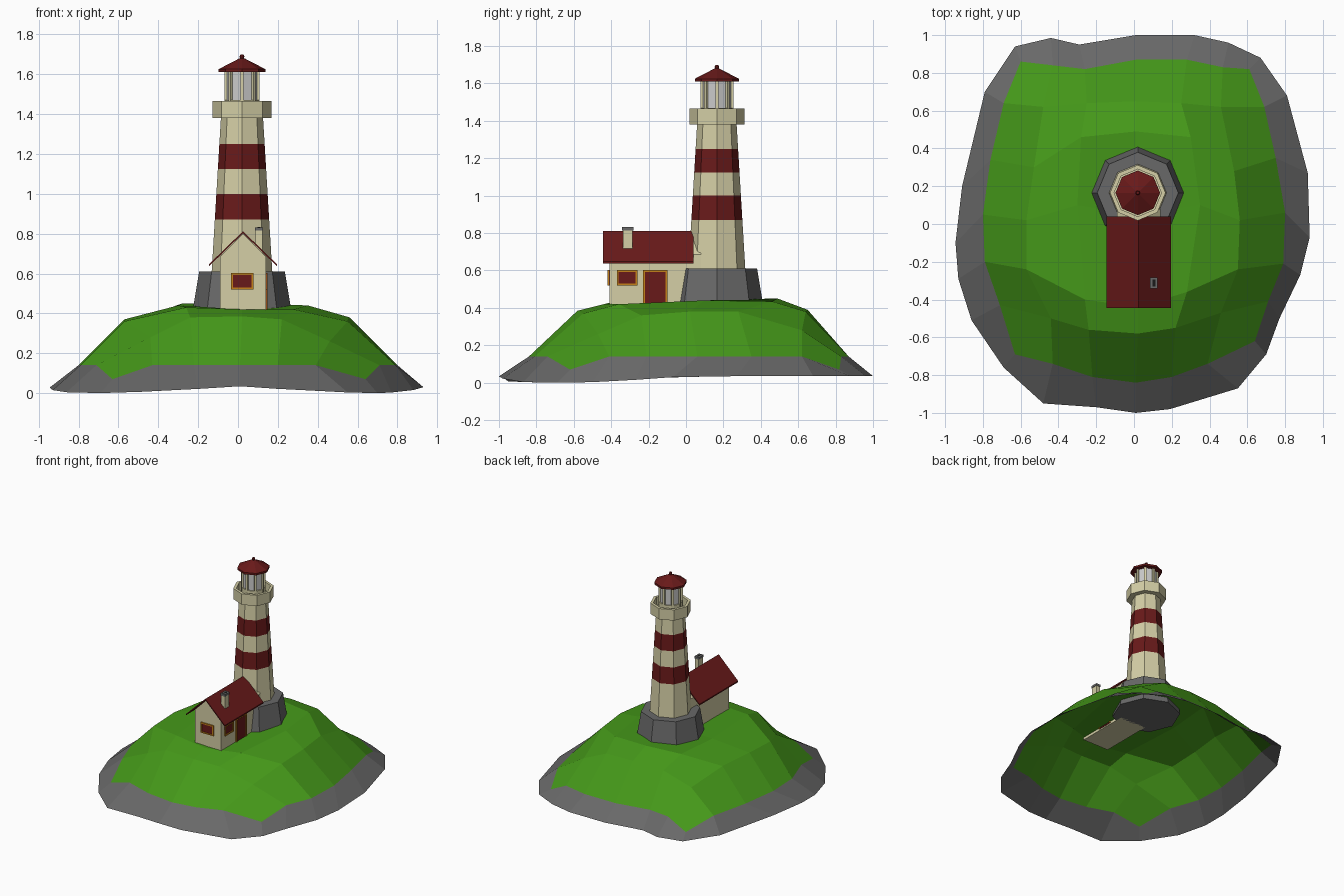
import bpy, math
from mathutils import Vector

if "Cube" in bpy.data.objects:
    bpy.data.objects.remove(bpy.data.objects["Cube"])

CX, CY = 0.02, 0.165   # tower axis


def material(name, rgb):
    m = bpy.data.materials.new(name)
    m.diffuse_color = (*rgb, 1)
    m.use_nodes = True
    m.node_tree.nodes["Principled BSDF"].inputs["Base Color"].default_value = m.diffuse_color
    return m


GREEN = material("grass", (0.06, 0.32, 0.01))
CREAM = material("cream", (0.66, 0.62, 0.38))
RED = material("red", (0.14, 0.01, 0.01))
GREY = material("stone", (0.14, 0.14, 0.14))
ORANGE = material("trim", (0.55, 0.22, 0.01))
GLASS = material("glass", (0.6, 0.6, 0.6))


def mesh(name, verts, faces, mat):
    me = bpy.data.meshes.new(name)
    me.from_pydata(verts, [], faces)
    me.materials.append(mat)
    ob = bpy.data.objects.new(name, me)
    bpy.context.collection.objects.link(ob)
    return ob


def box(name, x0, x1, y0, y1, z0, z1, mat):
    v = [(x, y, z) for z in (z0, z1) for x, y in ((x0, y0), (x1, y0), (x1, y1), (x0, y1))]
    f = [(3, 2, 1, 0), (4, 5, 6, 7)] + [(i, (i + 1) % 4, (i + 1) % 4 + 4, i + 4) for i in range(4)]
    return mesh(name, v, f, mat)


def lathe(name, profile, mat, bottom=True, top=True, n=8):
    """Octagonal turned shape from (radius, z) pairs, around the tower axis."""
    v = [(CX + r * math.cos(math.tau * i / n), CY + r * math.sin(math.tau * i / n), z)
         for r, z in profile for i in range(n)]
    f = [(k * n + i, k * n + (i + 1) % n, (k + 1) * n + (i + 1) % n, (k + 1) * n + i)
         for k in range(len(profile) - 1) for i in range(n)]
    if bottom:
        f.append(tuple(range(n))[::-1])
    if top:
        f.append(tuple(range(len(v) - n, len(v))))
    return mesh(name, v, f, mat)


# Island: nested rings of a 7x7 grid, clockwise from back left
shore = [(-.63, .94), (-.44, .985), (-.29, .95), (.01, 1), (.32, 1), (.50, .96),
         (.67, .88), (.81, .68), (.92, .27), (.93, -.07), (.88, -.27), (.77, -.50),
         (.70, -.69), (.55, -.87), (.19, -.98), (.01, -1), (-.20, -.97), (-.48, -.95),
         (-.69, -.76), (-.86, -.51), (-.93, -.29), (-.945, -.1), (-.91, .2), (-.79, .70)]
border = [(-.60, .86), (-.43, .84), (-.26, .82), (.01, .87), (.28, .87), (.47, .83),
          (.61, .82), (.69, .62), (.75, .35), (.80, .06), (.79, -.21), (.71, -.41),
          (.64, -.62), (.39, -.74), (.20, -.81), (.01, -.84), (-.22, -.81), (-.43, -.74),
          (-.63, -.69), (-.71, -.43), (-.79, -.20), (-.80, .05), (-.76, .34), (-.69, .64)]
shoulder = [(-.48, .62, .30), (-.25, .64, .38), (.01, .65, .39), (.25, .64, .38),
            (.46, .62, .28), (.53, .28, .38), (.56, .02, .38), (.55, -.24, .36),
            (.46, -.47, .26), (.22, -.55, .37), (.02, -.58, .385), (-.24, -.56, .38),
            (-.44, -.50, .28), (-.57, -.24, .36), (-.57, .02, .37), (-.53, .30, .36)]
plateau = [(-.28, .46, .45), (.01, .49, .45), (.30, .46, .435), (.35, .1, .44),
           (.28, -.36, .42), (.02, -.44, .42), (-.26, -.40, .43), (-.30, .1, .44)]


def ring(k):
    """Grid cells (column, row) along the k-th square ring, clockwise."""
    a, b = k, 6 - k
    s = range(b - a)
    return ([(a + t, a) for t in s] + [(b, a + t) for t in s]
            + [(b - t, b) for t in s] + [(a, b - t) for t in s])


border = [(x, y, 0.07 if i % 6 == 0 else 0.14) for i, (x, y) in enumerate(border)]
shore = [(x, y, 0.035 - 0.035 * (y < 0) * abs(math.sin(2 * math.atan2(y, x)))) for x, y in shore]
grid = {(3, 3): (.02, .05, .42)}
for k, pts in enumerate((border, shoulder, plateau)):
    grid.update(zip(ring(k), pts))
keys = list(grid)
idx = {c: i for i, c in enumerate(keys)}
mesh("grass_hill", [grid[c] for c in keys],
     [(idx[i, j], idx[i, j + 1], idx[i + 1, j + 1], idx[i + 1, j])
      for i in range(6) for j in range(6)], GREEN)
mesh("rocky_shore", shore + border,
     [(i, i + 24, (i + 1) % 24 + 24, (i + 1) % 24) for i in range(24)], GREY)

# Tower: stone base and tapered striped shaft
lathe("tower_base", [(.25, .40), (.215, .61)], GREY)
bands = [.61, .87, 1.0, 1.125, 1.25, 1.385]


def shaft_r(z):
    return .152 - (z - .61) * .060


for k in range(5):
    z0, z1 = bands[k], bands[k + 1]
    lathe(f"tower_band_{k + 1}", [(shaft_r(z0), z0), (shaft_r(z1), z1)],
          RED if k % 2 else CREAM, bottom=False, top=False)

# Gallery with hollow parapet
lathe("gallery", [(.10, 1.38), (.147, 1.38), (.147, 1.465), (.125, 1.465), (.125, 1.40)], CREAM)

# Lantern room: glass, sill, corner posts, roof
lathe("lantern_glass", [(.078, 1.40), (.078, 1.612)], GLASS, False, False)
lathe("lantern_sill", [(.088, 1.40), (.088, 1.47), (.078, 1.47)], CREAM, False, False)
for i in range(8):
    a = math.tau * i / 8
    px, py = CX + .080 * math.cos(a), CY + .080 * math.sin(a)
    post = box(f"lantern_post_{i + 1}", -.008, .008, -.008, .008, 1.40, 1.612, CREAM)
    post.location = (px, py, 0)
    post.rotation_euler.z = a
lathe("lantern_roof", [(.118, 1.61), (.118, 1.625), (.012, 1.68)], RED)
lathe("roof_knob", [(.010, 1.675), (.012, 1.69), (.008, 1.698)], RED)

# Cottage walls: gabled prism running into the tower
HX0, HX1, HY0, HY1 = -.09, .14, -.41, .08
RX = (HX0 + HX1) / 2
prof = [(HX0, .40), (HX1, .40), (HX1, .685), (RX, .80), (HX0, .685)]
mesh("cottage_walls", [(x, y, z) for y in (HY0, HY1) for x, z in prof],
     [(0, 1, 2, 3, 4), (9, 8, 7, 6, 5)]
     + [((i + 1) % 5, i, i + 5, (i + 1) % 5 + 5) for i in range(5)], CREAM)

# Cottage roof: thin folded sheet
prof = [(RX - .17, .637), (RX, .802), (RX + .17, .637), (RX + .17, .647), (RX, .812), (RX - .17, .647)]
mesh("cottage_roof", [(x, y, z) for y in (-.445, .04) for x, z in prof],
     [(0, 1, 4, 5), (1, 2, 3, 4), (11, 10, 7, 6), (10, 9, 8, 7)]
     + [((i + 1) % 6, i, i + 6, (i + 1) % 6 + 6) for i in range(6)], RED)

# Chimney with open stone cap
box("chimney", .088, .122, -.338, -.285, .68, .815, CREAM)
box("chimney_cap", .085, .125, -.341, -.282, .815, .832, GREY)
box("chimney_hole", .097, .113, -.33, -.293, .82, .8325, material("soot", (.01, .01, .01)))


# Framed openings; u axis runs along x on the front wall, along y on the right wall
def opening(name, u0, u1, z0, z1, front):
    def bar(part, a0, a1, b0, b1, depth, mat):
        if front:
            box(f"{name}_{part}", a0, a1, HY0 - depth, HY0 + .01, b0, b1, mat)
        else:
            box(f"{name}_{part}", HX1 - .01, HX1 + depth, a0, a1, b0, b1, mat)
    t = .010
    bar("panel", u0, u1, z0, z1, .003, RED)
    bar("jamb_1", u0, u0 + t, z0, z1, .009, ORANGE)
    bar("jamb_2", u1 - t, u1, z0, z1, .009, ORANGE)
    bar("head", u0 + t, u1 - t, z1 - t, z1, .009, ORANGE)
    if "window" in name:
        bar("sill", u0 + t, u1 - t, z0, z0 + t, .009, ORANGE)


opening("front_window", -.035, .077, .52, .602, True)
opening("side_window", -.37, -.26, .52, .602, False)
opening("door", -.23, -.10, .41, .602, False)
